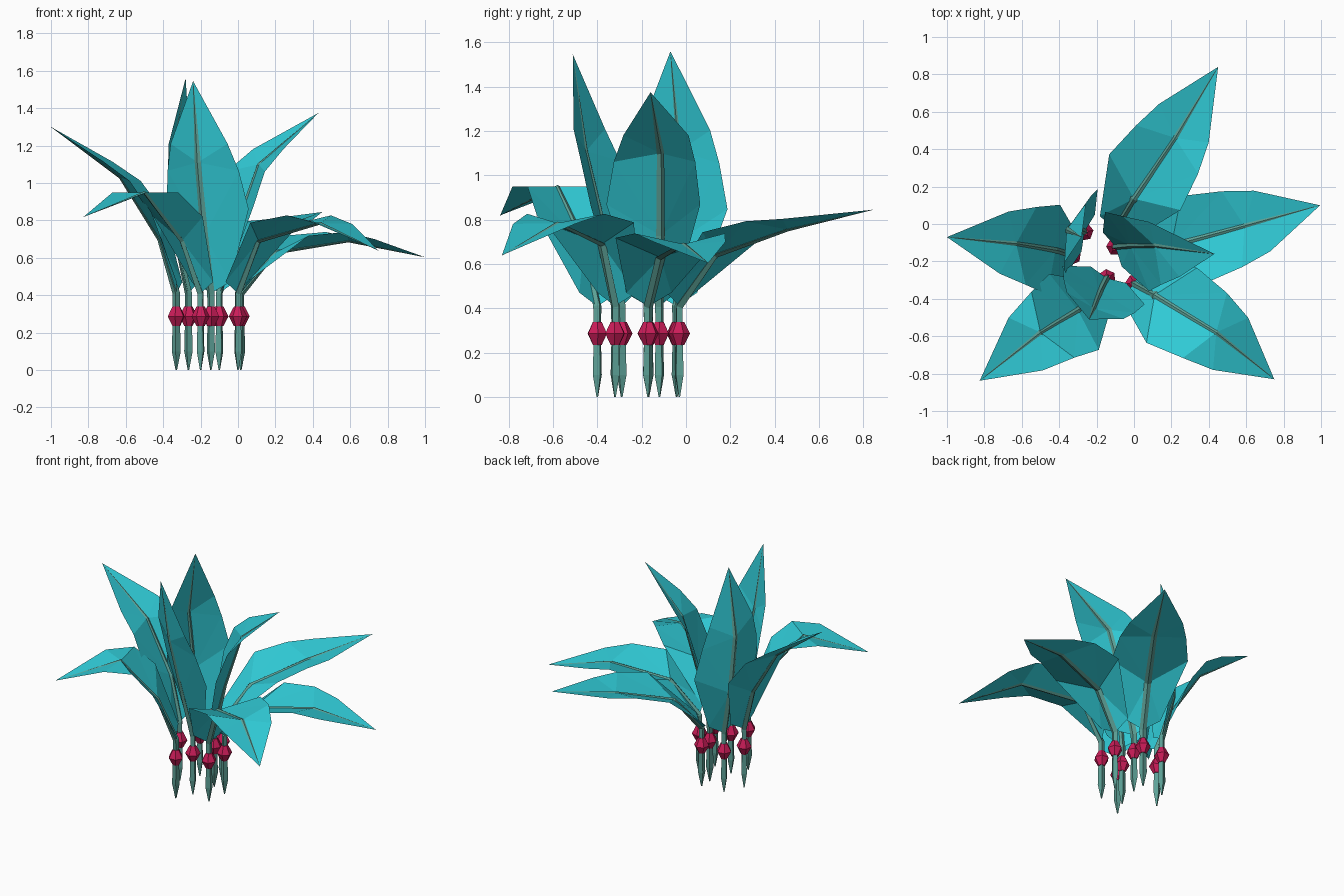
import bpy, math
from mathutils import Vector

if "Cube" in bpy.data.objects:
    bpy.data.objects.remove(bpy.data.objects["Cube"])


def material(name, rgb):
    m = bpy.data.materials.new(name)
    m.diffuse_color = (*rgb, 1)
    m.use_nodes = True
    m.node_tree.nodes["Principled BSDF"].inputs["Base Color"].default_value = m.diffuse_color
    return m


BLADE = material("blade_teal", (0.03, 0.60, 0.68))
STEM = material("stem_green", (0.11, 0.36, 0.31))
BEAD = material("bead_crimson", (0.60, 0.012, 0.10))


def add(name, verts, faces, mat):
    me = bpy.data.meshes.new(name)
    me.from_pydata(verts, [], faces)
    me.materials.append(mat)
    ob = bpy.data.objects.new(name, me)
    bpy.context.collection.objects.link(ob)
    return ob


def tube(name, path, widths, depths, side, sides, mat):
    """Faceted tube along a path, closed at both ends."""
    verts, faces = [], []
    for i, (p, w, d) in enumerate(zip(path, widths, depths)):
        t = (path[min(i + 1, len(path) - 1)] - path[max(i - 1, 0)]).normalized()
        n = t.cross(side).normalized()
        s = n.cross(t)
        for k in range(sides):
            a = math.tau * k / sides
            verts.append(p + s * w * math.cos(a) + n * d * math.sin(a))
    for i in range(len(path) - 1):
        for k in range(sides):
            a, b = i * sides + k, i * sides + (k + 1) % sides
            faces.append((a, a + sides, b + sides, b))
    faces.append(tuple(range(sides)))
    faces.append(tuple(reversed(range(len(verts) - sides, len(verts)))))
    return add(name, verts, faces, mat)


# Blade outline: rib segment, fraction along it, half width, lift of the edge
OUTLINE = [(0, 0.17, 0.105, 0.035), (1, 0.32, 0.242, 0.07),
           (1, 0.85, 0.21, 0.058), (2, 0.22, 0.168, 0.03)]


def blade(name, rib, side):
    verts = list(rib)
    for sign in (1, -1):
        for seg, f, w, lift in OUTLINE:
            t = (rib[seg + 1] - rib[seg]).normalized()
            n = t.cross(side).normalized()
            verts.append(rib[seg].lerp(rib[seg + 1], f) + side * w * sign + n * lift)
    faces = []
    for e, flip in ((4, True), (8, False)):
        tris = [(0, e, 1), (e, e + 1, 1), (1, e + 1, e + 2),
                (1, e + 2, 2), (2, e + 2, e + 3), (2, e + 3, 3)]
        faces += [t[::-1] if flip else t for t in tris]
    return add(name, verts, faces, BLADE)


# Each leaf: stem foot, two rib bends, tip, facing angle
LEAVES = [
    ((-0.10, -0.03), (0.00, 0.135, 0.64), (0.22, 0.46, 0.755), (0.45, 0.84, 0.845), 52),
    ((0.015, -0.17), (0.20, -0.115, 0.63), (0.59, -0.01, 0.69), (0.995, 0.10, 0.605), 15),
    ((0.00, -0.32), (0.11, -0.38, 0.69), (0.44, -0.58, 0.785), (0.75, -0.83, 0.64), -34),
    ((-0.20, -0.40), (-0.30, -0.46, 0.69), (-0.50, -0.58, 0.95), (-0.825, -0.838, 0.82), 213),
    ((-0.33, -0.17), (-0.42, -0.14, 0.70), (-0.63, -0.105, 1.03), (-1.00, -0.07, 1.30), 172),
    ((-0.10, -0.12), (-0.02, -0.115, 0.73), (0.11, -0.115, 1.10), (0.43, -0.16, 1.375), 29),
    ((-0.265, -0.042), (-0.335, -0.01, 0.72), (-0.36, -0.03, 1.11), (-0.28, -0.07, 1.56), 160),
    ((-0.145, -0.29), (-0.18, -0.36, 0.72), (-0.215, -0.45, 1.11), (-0.24, -0.51, 1.545), 245),
]

for i, (foot, a, b, tip, facing) in enumerate(LEAVES, 1):
    ang = math.radians(facing)
    side = Vector((-math.sin(ang), math.cos(ang), 0))

    def at(z):
        return Vector((*foot, z))

    rib = [at(0.41), Vector(a), Vector(b), Vector(tip)]
    # leaf blade, folded along the rib
    blade(f"leaf_blade_{i}", rib, side)
    # stem with pointed foot, continuing as a flat midrib
    tube(f"stem_{i}", [at(0), at(0.10), at(0.29)] + rib,
         [0.004, 0.024, 0.019, 0.022, 0.022, 0.018, 0.001],
         [0.004, 0.024, 0.019, 0.020, 0.012, 0.007, 0.001], side, 4, STEM)
    # bead around the stem
    bead = [0.022, 0.049, 0.022]
    tube(f"bead_{i}", [at(0.235), at(0.287), at(0.34)], bead, bead, side, 6, BEAD)
